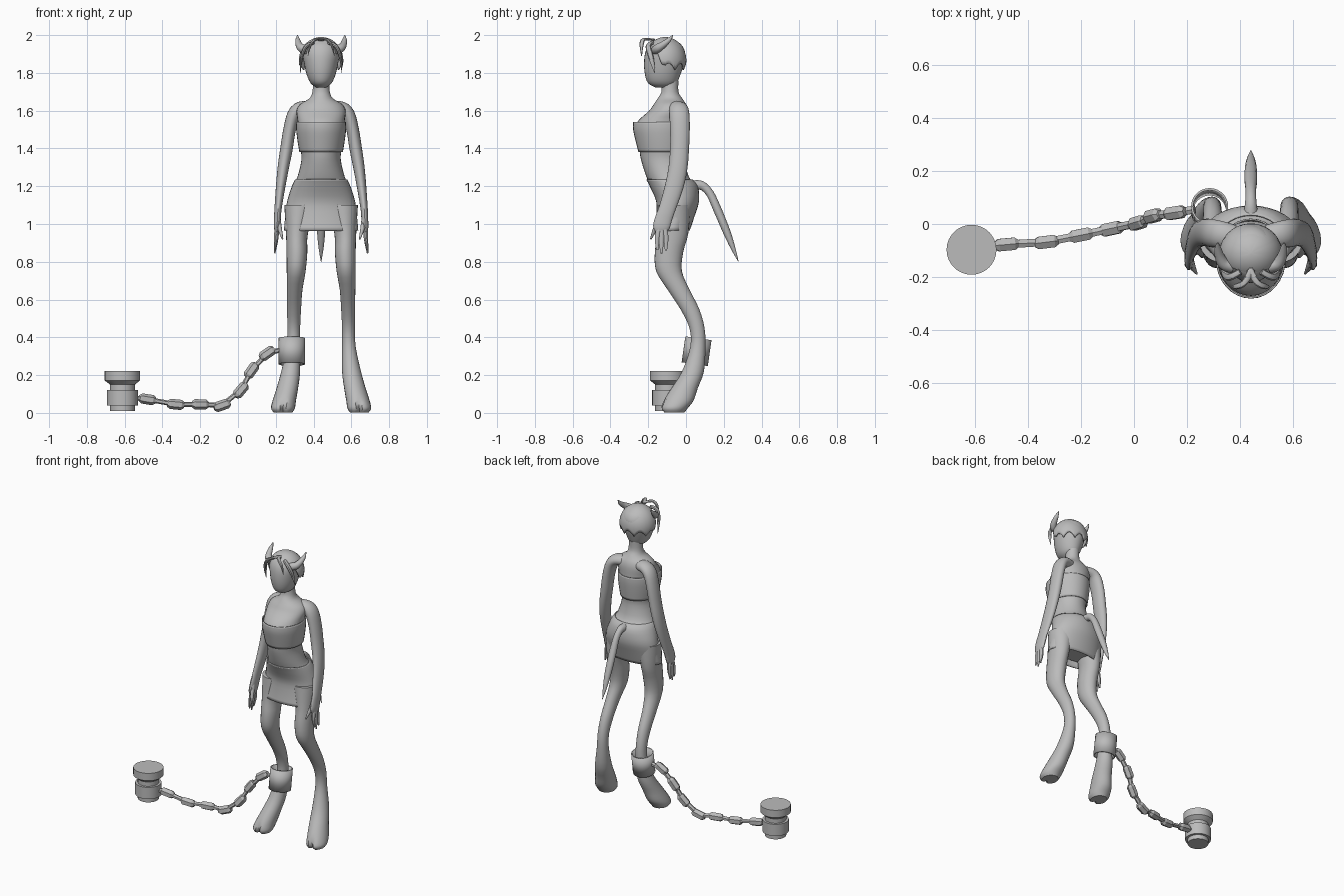
import bpy, bmesh, math
from mathutils import Vector

CX = 0.44  # symmetry plane of the figure
grey = bpy.data.materials.new("plain grey")
grey.diffuse_color = (0.5, 0.5, 0.5, 1)


def finish(name, bm, smooth=40):
    bmesh.ops.recalc_face_normals(bm, faces=bm.faces)
    me = bpy.data.meshes.new(name)
    bm.to_mesh(me)
    bm.free()
    ob = bpy.data.objects.new(name, me)
    bpy.context.collection.objects.link(ob)
    me.materials.append(grey)
    if smooth:
        bpy.ops.object.select_all(action='DESELECT')
        ob.select_set(True)
        bpy.context.view_layer.objects.active = ob
        bpy.ops.object.shade_smooth_by_angle(angle=math.radians(smooth))
    return ob


def refine(rows, k):
    """Catmull-Rom interpolation of (x, y, z, rx, ry) rows."""
    p = [rows[0]] + list(rows) + [rows[-1]]
    out = []
    for i in range(1, len(p) - 2):
        for j in range(k):
            t = j / k
            out.append(tuple(0.5 * (2 * b + (c - a) * t + (2 * a - 5 * b + 4 * c - d) * t * t
                                    + (3 * b - a - 3 * c + d) * t ** 3)
                             for a, b, c, d in zip(p[i - 1], p[i], p[i + 1], p[i + 2])))
    return out + [tuple(rows[-1])]


def loft(name, rows, n=24, k=3, ref=None, side=1, caps=True, thick=0, smooth=40, edit=None):
    """Rings through rows; level rings, or square to the path when ref is given."""
    rows = refine(rows, k)
    c = [Vector(r[:3]) for r in rows]
    bm = bmesh.new()
    rings = []
    for i, r in enumerate(rows):
        if ref:
            t = (c[min(i + 1, len(c) - 1)] - c[max(i - 1, 0)]).normalized()
            v = (Vector(ref) - t * t.dot(Vector(ref))).normalized()
            u = v.cross(t)
        else:
            u, v = Vector((1, 0, 0)), Vector((0, 1, 0))
        ring = []
        for j in range(n):
            a = 2 * math.pi * j / n
            q = c[i] + u * (max(r[3], .001) * math.cos(a)) + v * (max(r[4], .001) * math.sin(a))
            if edit:
                edit(q)
            q.x = CX + side * (q.x - CX)
            ring.append(bm.verts.new(q))
        rings.append(ring)
    for a, b in zip(rings, rings[1:]):
        for j in range(n):
            bm.faces.new((a[j], a[(j + 1) % n], b[(j + 1) % n], b[j]))
    if caps:
        bm.faces.new(rings[0])
        bm.faces.new(rings[-1])
    ob = finish(name, bm, smooth)
    if thick:
        s = ob.modifiers.new("wall", 'SOLIDIFY')
        s.thickness, s.offset = thick, -1
    return ob


def body(rows):
    """(z, half width, front y, back y) to loft rows."""
    return [(CX, (f + b) / 2, z, w, (b - f) / 2) for z, w, f, b in rows]


# Torso, neck and head
loft("torso", body([(1.76, .042, -.13, -.04), (1.70, .046, -.13, -.04), (1.665, .062, -.15, -.02),
                    (1.635, .11, -.17, 0), (1.60, .13, -.195, .01), (1.55, .125, -.25, .012),
                    (1.51, .125, -.27, .012), (1.46, .122, -.265, .008), (1.40, .11, -.248, 0),
                    (1.34, .104, -.238, -.005), (1.25, .125, -.21, .015), (1.20, .148, -.185, .055),
                    (1.12, .168, -.145, .06), (1.04, .175, -.145, .035), (.99, .15, -.13, .01)]), n=32)
loft("head", body([(1.722, .025, -.16, -.08), (1.745, .055, -.2, -.05), (1.79, .076, -.217, -.03),
                   (1.85, .09, -.222, -.01), (1.91, .098, -.215, -.005), (1.955, .08, -.19, -.03),
                   (1.98, .035, -.145, -.075)]), n=32)

# Clothes
loft("bandeau_top", body([(1.54, .131, -.28, .02), (1.50, .132, -.28, .02), (1.44, .125, -.267, .014),
                          (1.38, .115, -.252, .006)]), n=32, caps=False, thick=.006)
loft("skirt", body([(1.235, .138, -.21, .035), (1.20, .155, -.192, .063), (1.12, .18, -.158, .069),
                    (1.04, .19, -.158, .045), (.965, .197, -.167, .02)]), n=32, caps=False, thick=.006)


def cleft(q):
    # split between the two toes
    if q.z < .09 and q.y < -.06:
        d = abs(q.x - .238)
        q.y += max(0, .035 - 1.8 * d) * (1 - q.z / .09)


for s, label in ((1, "right"), (-1, "left")):
    # Leg running into a cloven foot
    loft(label + "_leg", [(.33, -.06, 1.1, .085, .085), (.312, -.07, .95, .058, .082),
                          (.312, -.09, .85, .055, .075), (.308, -.09, .75, .05, .068),
                          (.3, -.038, .65, .041, .058), (.297, .02, .55, .037, .05),
                          (.295, .058, .45, .034, .04), (.293, .063, .35, .036, .04),
                          (.279, .037, .22, .05, .058), (.261, -.008, .13, .057, .07),
                          (.245, -.04, .065, .062, .08), (.238, -.063, .025, .063, .072),
                          (.238, -.065, .003, .05, .058)], side=s, edit=cleft)
    # Arm, hand and fingers
    Y = (0, 1, 0)
    loft(label + "_arm", [(.38, -.05, 1.615, .035, .045), (.33, -.04, 1.612, .036, .05),
                          (.296, -.035, 1.58, .035, .053), (.273, -.032, 1.5, .033, .052),
                          (.257, -.034, 1.4, .033, .05), (.24, -.042, 1.3, .03, .05),
                          (.226, -.062, 1.2, .025, .049), (.212, -.1, 1.08, .019, .044),
                          (.209, -.118, 1.03, .018, .045), (.206, -.132, .98, .016, .043),
                          (.204, -.135, .95, .006, .02)], n=20, ref=Y, side=s)
    for i, (y, z, w) in enumerate(((-.152, .862, .014), (-.13, .845, .016), (-.106, .86, .014))):
        loft(f"{label}_finger_{i + 1}", [(.206, y * .4 - .075, 1.0, .012, w), (.203, y, .93, .012, w),
                                         (.194, y, z, .004, .006)], n=10, ref=Y, side=s)
    loft(label + "_thumb", [(.212, -.13, 1.04, .012, .02), (.22, -.16, .98, .012, .014),
                            (.236, -.187, .92, .004, .004)], n=10, ref=Y, side=s)
    # Horn
    loft(label + "_horn", [(.37, -.16, 1.92, .025, .025), (.338, -.15, 1.93, .023, .023),
                           (.322, -.12, 1.95, .018, .018), (.316, -.09, 1.975, .012, .012),
                           (.315, -.07, 2.0, .002, .002)], n=14, ref=(0, 0, 1), side=s)
    # Loose front locks
    loft(label + "_front_lock", [(.445, -.17, 1.975, .006, .012), (.415, -.222, 1.978, .007, .012),
                                 (.385, -.235, 1.95, .007, .011), (.37, -.235, 1.89, .001, .002)],
         n=8, ref=Y, side=s)
    loft(label + "_side_lock", [(.4, -.18, 1.96, .01, .012), (.36, -.2, 1.94, .01, .014),
                                (.337, -.185, 1.88, .008, .014), (.33, -.165, 1.80, .001, .002)],
         n=8, ref=Y, side=s)

# Hair cap with a jagged lower edge, short over the face
bm = bmesh.new()
n, m = 72, 10
rows = []
for i in range(m + 1):
    ring = []
    for j in range(n):
        a = 2 * math.pi * j / n
        front = max(0, math.cos(a))
        low = 1.815 + .135 * min(1, front * 1.35) + .035 * abs(math.sin(a * 4.5)) * (1 - front)
        f = max(i, .15) / m
        phi = f * math.acos(max(-1, (low - 1.865) / .125))
        r = math.sin(phi) if phi < math.pi / 2 else max(.93, math.sin(phi))
        ring.append(bm.verts.new((CX + .118 * r * math.sin(a), -.11 - .112 * r * math.cos(a),
                                  1.865 + .125 * math.cos(phi))))
    rows.append(ring)
for a, b in zip(rows, rows[1:]):
    for j in range(n):
        bm.faces.new((a[j], a[(j + 1) % n], b[(j + 1) % n], b[j]))
bm.faces.new(rows[0])
hair = finish("hair", bm)
mod = hair.modifiers.new("wall", 'SOLIDIFY')
mod.thickness, mod.offset = .008, -1

# Tail
loft("tail", [(CX, .03, 1.2, .03, .03), (CX, .08, 1.205, .024, .022), (CX, .125, 1.165, .021, .02),
              (CX, .165, 1.08, .022, .024), (CX, .215, .96, .02, .022), (CX, .25, .87, .012, .013),
              (CX, .278, .8, .001, .001)], n=14, ref=(1, 0, 0))

# Ankle cuff
loft("ankle_cuff", [(.285, .046, .258, .07, .07), (.285, .066, .395, .07, .07)], n=32, k=1,
     ref=(0, 1, 0), caps=False, thick=.008)

# Weight at the end of the chain
loft("weight", [(-.612, -.097, z, r, r) for z, r in
                ((.01, .066), (.04, .066), (.04, .082), (.12, .082), (.12, .066), (.15, .066),
                 (.172, .094), (.222, .094))], n=32, k=1, smooth=30)

# Chain: thick links with slim joints between them
links = [(-.55, -.088, .08), (-.48, -.077, .072), (-.33, -.068, .045), (-.2, -.042, .045),
         (-.085, -.018, .04), (.015, .004, .12), (.072, .03, .225), (.155, .042, .315), (.23, .055, .335)]
P = [Vector(p) for p in links]
for i, (a, b) in enumerate(zip(P, P[1:])):
    loft(f"chain_joint_{i + 1}", [(*a, .013, .017), (*b, .013, .017)], n=6, k=1, ref=(0, 1, 0), smooth=0)
for i in range(1, len(P) - 1):
    d = (P[i + 1] - P[i - 1]).normalized()
    loft(f"chain_link_{i}", [(*(P[i] + d * t), r, r) for t, r in
                             ((-.045, .016), (-.03, .027), (.03, .027), (.045, .016))],
         n=6, k=1, ref=(0, 1, 0), smooth=0)
